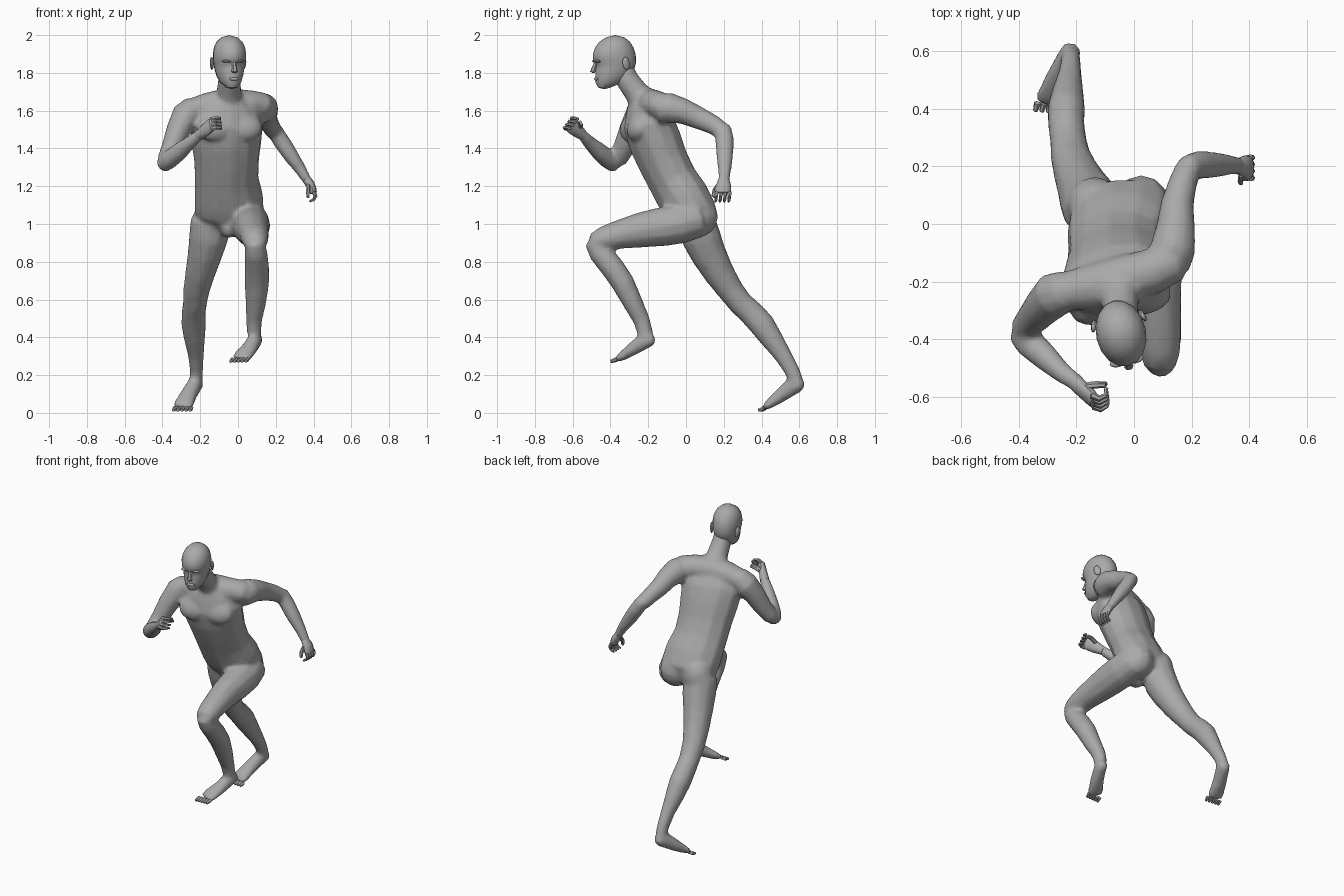
import bpy, bmesh, math
from mathutils import Vector, Matrix

skin = bpy.data.materials.new("grey_skin")
skin.diffuse_color = (0.4, 0.4, 0.4, 1)
YAW = Vector((1, 0.22, 0)).normalized()      # sideways direction of the twisted upper body
X = Vector((1, 0, 0))


def loft(bm, rings, side=X, axis=None, n=12, dome=0.5):
    """Closed tube through rings (x, y, z, half width, half depth)."""
    c = [Vector(r[:3]) for r in rings]
    loops = []
    for i, r in enumerate(rings):
        t = axis or (c[min(i + 1, len(c) - 1)] - c[max(i - 1, 0)]).normalized()
        u = (side - t * side.dot(t)).normalized()
        v = t.cross(u)
        loops.append([bm.verts.new(c[i] + u * r[3] * math.cos(k * math.tau / n)
                                   + v * r[4] * math.sin(k * math.tau / n)) for k in range(n)])
    for p, q in zip(loops, loops[1:]):
        for k in range(n):
            bm.faces.new((p[k], p[(k + 1) % n], q[(k + 1) % n], q[k]))
    for loop, a, b, r in ((loops[0], c[0], c[1], rings[0]), (loops[-1], c[-1], c[-2], rings[-1])):
        out = axis * (1 if axis.dot(a - b) > 0 else -1) if axis else (a - b).normalized()
        tip = bm.verts.new(a + out * min(r[3], r[4]) * dome)
        for k in range(n):
            bm.faces.new((loop[k], loop[(k + 1) % n], tip))


def ball(bm, centre, size, yaw=0.217, tilt=0.0):
    m = (Matrix.Translation(centre) @ Matrix.Rotation(yaw, 4, 'Z')
         @ Matrix.Rotation(tilt, 4, 'X') @ Matrix.Diagonal((*size, 1)))
    bmesh.ops.create_uvsphere(bm, u_segments=12, v_segments=8, radius=1, matrix=m)


def digits(bm, first, last, steps, count, r):
    """Row of fingers or toes from first to last, each bending along steps."""
    for i in range(count):
        p = Vector(first).lerp(Vector(last), i / (count - 1))
        rings = [(*p, r, r)]
        for j, s in enumerate(steps):
            p = p + Vector(s)
            k = r * (1 - 0.15 * (j + 1))
            rings.append((*p, k, k))
        loft(bm, rings, Vector((0.3, 0.5, 0.8)), n=6)


def finish(bm, name, angle=40):
    bmesh.ops.recalc_face_normals(bm, faces=bm.faces)
    me = bpy.data.meshes.new(name)
    bm.to_mesh(me)
    bm.free()
    ob = bpy.data.objects.new(name, me)
    bpy.context.collection.objects.link(ob)
    me.materials.append(skin)
    bpy.ops.object.select_all(action='DESELECT')
    ob.select_set(True)
    bpy.context.view_layer.objects.active = ob
    bpy.ops.object.shade_smooth_by_angle(angle=math.radians(angle))
    return ob


# --- body: overlapping limbs and trunk fused into one skin
bm = bmesh.new()

# trunk
loft(bm, [(-.05, .045, .98, .10, .09), (-.045, .03, 1.06, .185, .135), (-.05, -.015, 1.14, .185, .14),
          (-.06, -.07, 1.23, .172, .132), (-.06, -.12, 1.33, .175, .135), (-.06, -.165, 1.44, .19, .142),
          (-.06, -.2, 1.54, .20, .135), (-.055, -.215, 1.62, .16, .10), (-.05, -.22, 1.68, .09, .07)], YAW)
# chest muscles and buttocks
for s in (-1, 1):
    ball(bm, Vector((-.045, -.275, 1.51)) + YAW * .085 * s, (.095, .055, .075), tilt=-.3)
ball(bm, (.025, .065, 1.04), (.10, .105, .11), 0)
ball(bm, (-.135, .065, 1.04), (.10, .10, .12), 0)
# groin
ball(bm, (-.05, -.03, .98), (.045, .06, .055), 0)
# shoulder girdle
loft(bm, [(-.25, -.235, 1.60, .065, .065), (-.15, -.22, 1.625, .075, .08), (-.05, -.195, 1.64, .08, .085),
          (.06, -.165, 1.635, .075, .08), (.14, -.125, 1.625, .07, .075)], Vector((0, 0, 1)))
# neck
loft(bm, [(-.05, -.21, 1.63, .085, .085), (-.048, -.265, 1.70, .066, .066),
          (-.045, -.315, 1.77, .06, .062), (-.045, -.34, 1.83, .055, .06)], YAW)

# bent arm swung forward
loft(bm, [(-.23, -.23, 1.615, .07, .07), (-.275, -.245, 1.575, .078, .08), (-.315, -.285, 1.50, .065, .07),
          (-.35, -.325, 1.41, .055, .06), (-.385, -.365, 1.335, .045, .05)], YAW)
loft(bm, [(-.40, -.375, 1.31, .042, .042), (-.365, -.41, 1.34, .05, .052), (-.315, -.455, 1.38, .048, .048),
          (-.25, -.515, 1.435, .035, .036), (-.20, -.55, 1.475, .027, .03)], Vector((0, 0, 1)))

# arm swung back
loft(bm, [(.12, -.14, 1.61, .075, .08), (.135, -.085, 1.615, .08, .08), (.145, -.01, 1.595, .068, .068),
          (.15, .07, 1.56, .058, .06), (.17, .145, 1.525, .05, .052), (.19, .195, 1.49, .047, .047)])
loft(bm, [(.185, .195, 1.51, .042, .045), (.225, .205, 1.445, .045, .05), (.275, .205, 1.37, .042, .046),
          (.33, .205, 1.29, .032, .036), (.37, .20, 1.225, .024, .03)])

# front leg
loft(bm, [(.05, .07, 1.03, .10, .10), (.065, -.03, 1.0, .105, .105), (.07, -.13, .985, .10, .104),
          (.075, -.24, .968, .09, .094), (.085, -.35, .945, .08, .078), (.09, -.44, .92, .072, .066),
          (.09, -.49, .90, .058, .05)])
loft(bm, [(.09, -.49, .91, .05, .05), (.095, -.455, .85, .06, .062), (.10, -.39, .77, .066, .064),
          (.10, -.335, .69, .066, .062), (.095, -.285, .59, .056, .054), (.085, -.235, .49, .043, .045),
          (.085, -.215, .42, .038, .042)])
loft(bm, [(.10, -.175, .39, .032, .032), (.09, -.215, .385, .038, .046), (.06, -.28, .34, .044, .036),
          (.025, -.335, .302, .052, .025), (.012, -.36, .288, .05, .017)])

# rear leg
loft(bm, [(-.15, .05, 1.03, .10, .10), (-.155, .08, .93, .105, .105), (-.175, .12, .84, .092, .095),
          (-.20, .175, .74, .080, .082), (-.22, .235, .65, .07, .07), (-.228, .29, .58, .064, .066),
          (-.235, .345, .53, .064, .068), (-.235, .40, .47, .066, .07), (-.23, .455, .39, .056, .06),
          (-.223, .51, .31, .043, .048), (-.22, .555, .235, .036, .042), (-.22, .58, .18, .034, .04)])
loft(bm, [(-.213, .613, .155, .033, .034), (-.228, .575, .15, .04, .05), (-.262, .505, .095, .046, .038),
          (-.285, .445, .05, .054, .026), (-.292, .42, .032, .05, .018)])

body = finish(bm, "body")
fuse = body.modifiers.new("fuse", 'REMESH')
fuse.mode = 'VOXEL'
fuse.voxel_size = 0.012
fuse.use_smooth_shade = True
relax = body.modifiers.new("relax", 'SMOOTH')
relax.factor = 0.5
relax.iterations = 5
low = body.modifiers.new("simplify", 'DECIMATE')
low.ratio = 0.3

# --- head: level rings from jaw to crown
bm = bmesh.new()
profile = [(1.722, -.465, -.40, .03), (1.75, -.482, -.33, .055), (1.785, -.482, -.29, .070),
           (1.82, -.480, -.272, .078), (1.845, -.478, -.264, .082), (1.865, -.494, -.262, .085),
           (1.90, -.496, -.264, .087), (1.935, -.483, -.276, .082), (1.965, -.46, -.295, .068),
           (1.988, -.425, -.325, .043)]
loft(bm, [(-.045 - ((f + b) / 2 + .38) * .22, (f + b) / 2, z, w, (b - f) / 2) for z, f, b, w in profile],
     YAW, Vector((0, 0, 1)), n=16, dome=0.28)
finish(bm, "head")

# nose, lips and brow
bm = bmesh.new()
loft(bm, [(-.021, -.478, 1.855, .010, .008), (-.019, -.488, 1.825, .013, .012),
          (-.018, -.494, 1.805, .017, .014)], YAW, n=6)
ball(bm, (-.021, -.476, 1.768), (.026, .010, .009))
for s in (-1, 1):
    ball(bm, Vector((-.026, -.474, 1.862)) + YAW * .032 * s, (.028, .016, .008))
finish(bm, "face_features")

# ears
for s, name in ((-1, "right_ear"), (1, "left_ear")):
    bm = bmesh.new()
    ball(bm, Vector((-.055, -.335, 1.85)) + YAW * .086 * s, (.010, .022, .035), .217 + .35 * s, .25)
    finish(bm, name)

# --- forward hand: loose fist
bm = bmesh.new()
loft(bm, [(-.21, -.542, 1.467, .026, .03), (-.18, -.572, 1.492, .036, .026),
          (-.15, -.60, 1.518, .042, .024), (-.135, -.618, 1.53, .036, .02)], Vector((0, .5, 1)))
digits(bm, (-.14, -.632, 1.505), (-.145, -.595, 1.555),
       [(.025, -.010, .004), (.022, .012, .002), (.002, .024, -.006)], 4, .013)
digits(bm, (-.165, -.565, 1.525), (-.16, -.56, 1.515), [(.03, .005, .012), (.035, .0, .004)], 2, .012)
finish(bm, "forward_hand")

# --- rear hand: fingers hanging down
bm = bmesh.new()
loft(bm, [(.36, .20, 1.24, .024, .028), (.382, .20, 1.21, .024, .038),
          (.395, .195, 1.18, .022, .044), (.40, .195, 1.165, .018, .042)])
digits(bm, (.402, .16, 1.17), (.402, .23, 1.17),
       [(.008, 0, -.022), (-.010, -.002, -.020), (-.020, -.002, -.008)], 4, .012)
digits(bm, (.375, .17, 1.205), (.375, .175, 1.20), [(-.006, -.02, -.028), (.002, -.008, -.03)], 2, .012)
finish(bm, "rear_hand")

# --- toes
bm = bmesh.new()
digits(bm, (-.03, -.365, .283), (.05, -.365, .285), [(-.005, -.018, -.007), (-.004, -.014, -.004)], 5, .012)
finish(bm, "front_toes")
bm = bmesh.new()
digits(bm, (-.335, .42, .026), (-.248, .412, .026), [(-.004, -.016, -.009), (-.003, -.012, -.003)], 5, .012)
finish(bm, "rear_toes")
